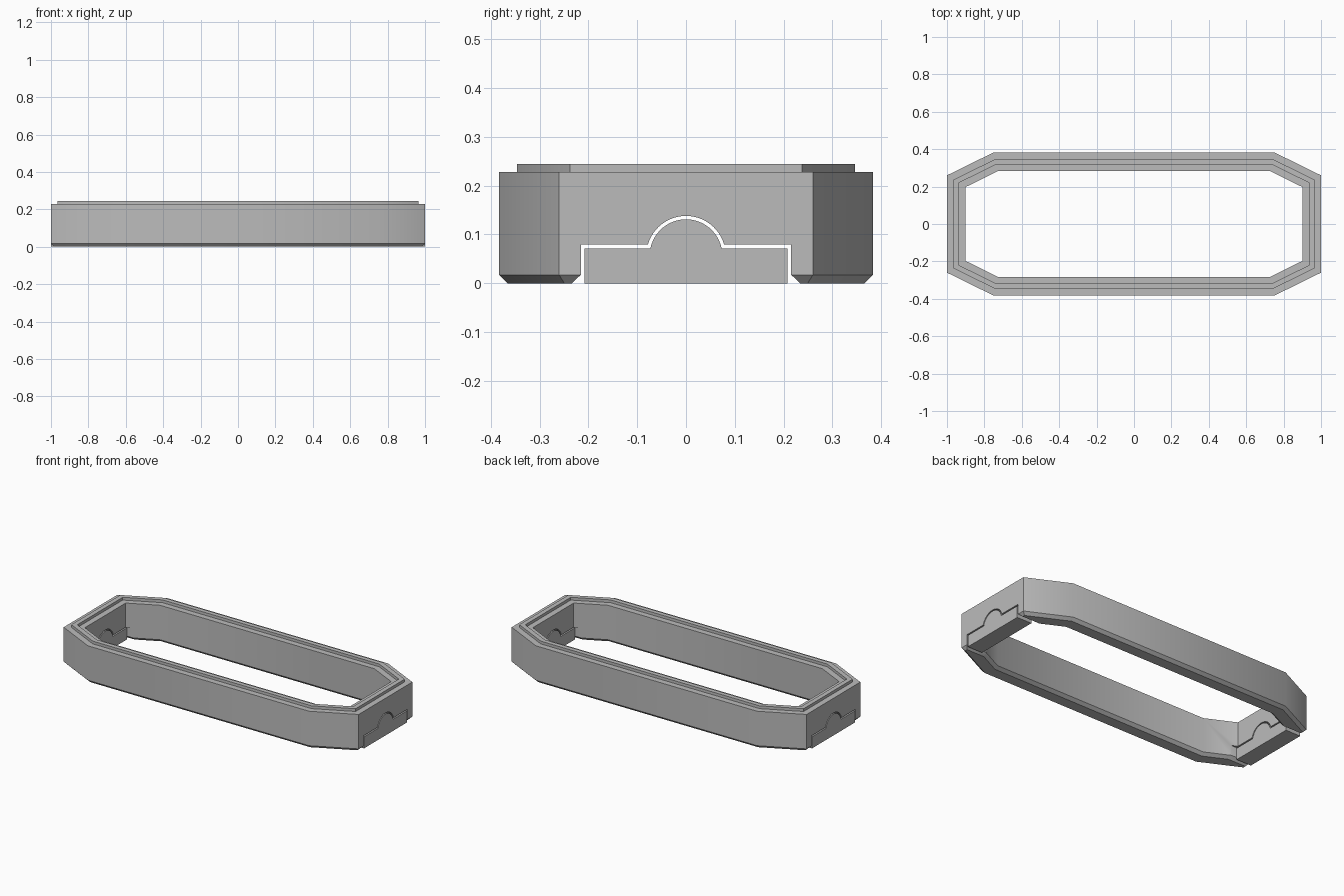
import bpy, bmesh, math

cube = bpy.data.objects.get("Cube")
if cube:
    bpy.data.objects.remove(cube, do_unlink=True)

grey = bpy.data.materials.new("plain grey")
grey.use_nodes = True
colour = (0.5, 0.5, 0.5, 1)
grey.diffuse_color = colour
grey.node_tree.nodes["Principled BSDF"].inputs["Base Color"].default_value = colour


def make_object(name, bm):
    bmesh.ops.recalc_face_normals(bm, faces=bm.faces[:])
    mesh = bpy.data.meshes.new(name)
    bm.to_mesh(mesh)
    bm.free()
    mesh.materials.append(grey)
    obj = bpy.data.objects.new(name, mesh)
    bpy.context.collection.objects.link(obj)
    return obj


def octagon(d):
    """Corners of the elongated octagon, inset evenly by d."""
    x, y = 1 - d, 0.383 - d
    end_y, side_x = 0.26 - 0.623 * d, 0.75 - 0.233 * d
    quarter = [(x, end_y), (side_x, y)]
    half = quarter + [(-px, py) for px, py in reversed(quarter)]
    return half + [(-px, -py) for px, py in half]


def extrude_x(name, outline, x0, x1):
    """Prism along x from a (y, z) outline."""
    bm = bmesh.new()
    face = bm.faces.new([bm.verts.new((x0, y, z)) for y, z in outline])
    moved = bmesh.ops.extrude_face_region(bm, geom=[face])["geom"]
    verts = [v for v in moved if isinstance(v, bmesh.types.BMVert)]
    bmesh.ops.translate(bm, verts=verts, vec=(x1 - x0, 0, 0))
    return make_object(name, bm)


def arch_outline(foot, shoulder, radius, centre, steps=24):
    """Flat shoulders with a round hump; foot lists the right-hand lower points."""
    start = math.asin((shoulder - centre) / radius)
    angles = [start + (math.pi - 2 * start) * i / steps for i in range(steps + 1)]
    hump = [(radius * math.cos(a), centre + radius * math.sin(a)) for a in angles]
    return foot + hump + [(-y, z) for y, z in reversed(foot)]


# Ring: wall section with a raised lip on top and chamfered lower edges
c = 0.017
section = [(0, c), (0, 0.228), (0.036, 0.228), (0.036, 0.245), (0.064, 0.245),
           (0.064, 0.228), (0.1, 0.228), (0.1, c), (0.1 - c, 0), (c, 0)]
bm = bmesh.new()
loops = [[bm.verts.new((x, y, z)) for x, y in octagon(d)] for d, z in section]
for a, b in zip(loops, loops[1:] + loops[:1]):
    for i in range(8):
        j = (i + 1) % 8
        bm.faces.new((a[i], a[j], b[j], b[i]))
ring = make_object("ring_wall", bm)

# Slots through both ends, flared at the bottom
foot = [(0.252, -c), (0.215, 0.018), (0.215, 0.079)]
cutter = extrude_x("slot_cutter", arch_outline(foot, 0.079, 0.0815, 0.0566), -1.2, 1.2)
cutter.hide_render = True
slot = ring.modifiers.new("end_slots", "BOOLEAN")
slot.operation = "DIFFERENCE"
slot.solver = "EXACT"
slot.object = cutter
bpy.context.view_layer.objects.active = ring
ring.select_set(True)
bpy.ops.object.modifier_apply(modifier=slot.name)
bpy.data.objects.remove(cutter, do_unlink=True)

# Plugs sitting in the slots with a thin gap
plug = arch_outline([(0.208, 0), (0.208, 0.071)], 0.071, 0.0745, 0.0566)
parts = [ring]
for side, x0, x1 in (("left", 0.9, 1), ("right", -1, -0.9)):
    parts.append(extrude_x(side + "_end_plug", plug, x0, x1))

# Smooth the shallow bends, keep the edges sharp
bpy.ops.object.select_all(action="DESELECT")
for obj in parts:
    obj.select_set(True)
bpy.context.view_layer.objects.active = ring
bpy.ops.object.shade_smooth_by_angle(angle=math.radians(30))
